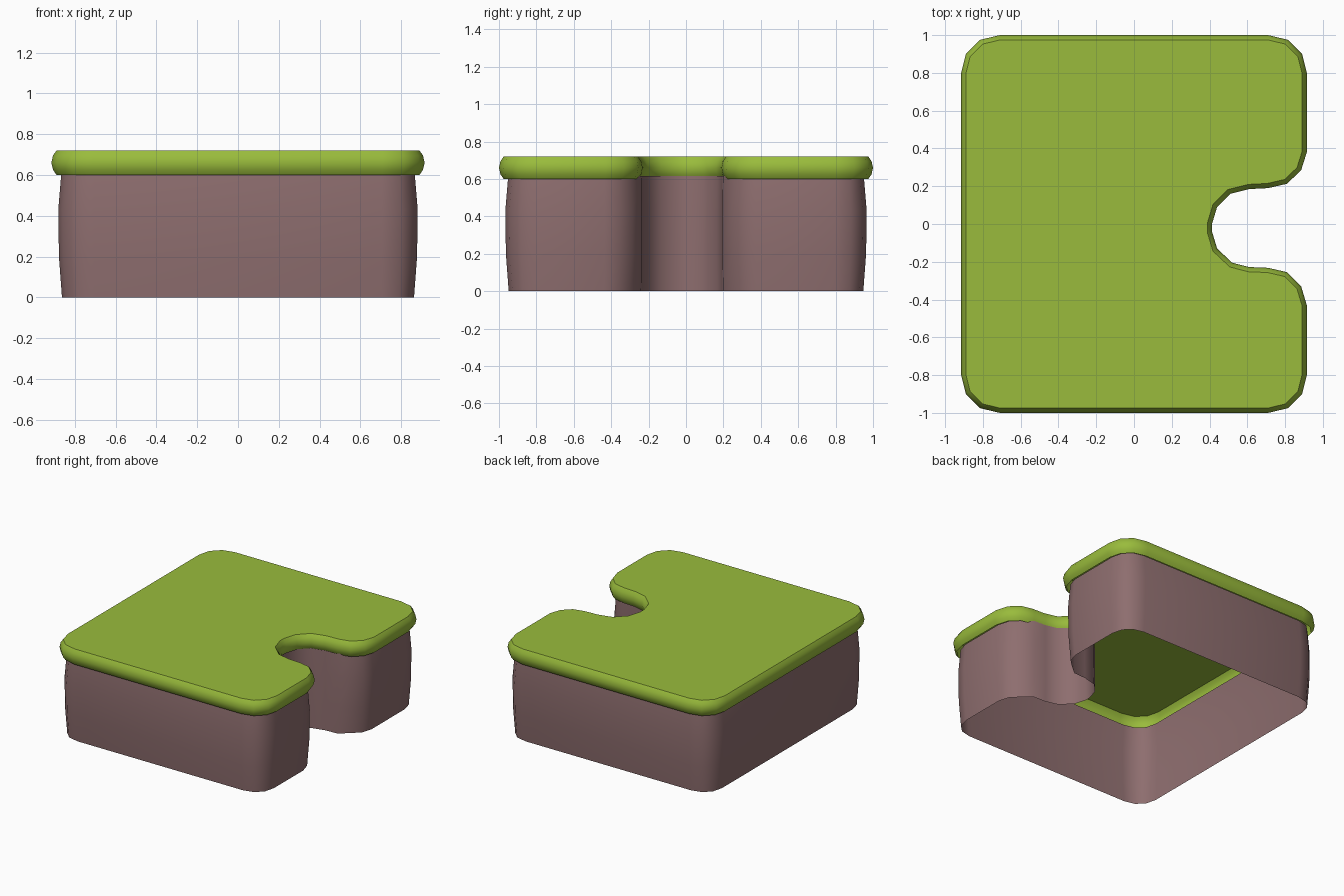
import bpy, bmesh
from mathutils import Vector

if "Cube" in bpy.data.objects:
    bpy.data.objects.remove(bpy.data.objects["Cube"])


def material(name, rgb):
    m = bpy.data.materials.new(name)
    m.diffuse_color = (*rgb, 1)
    m.use_nodes = True
    m.node_tree.nodes["Principled BSDF"].inputs["Base Color"].default_value = m.diffuse_color
    return m


grass = material("grass green", (0.32, 0.50, 0.045))
soil = material("soil brown", (0.27, 0.155, 0.158))

# Plan outline, counter-clockwise: rounded block with a notch on the right
corner = [(0.915, 0.80), (0.89, 0.90), (0.815, 0.975), (0.71, 1.0)]
notch = [(0.915, -0.43), (0.885, -0.33), (0.81, -0.255), (0.71, -0.232),
         (0.61, -0.228), (0.52, -0.205), (0.44, -0.13), (0.413, -0.04),
         (0.413, 0.0), (0.44, 0.09), (0.51, 0.16), (0.61, 0.185),
         (0.71, 0.19), (0.81, 0.213), (0.885, 0.285), (0.915, 0.38)]
outline = ([(x, -y) for x, y in corner[::-1]] + notch + corner
           + [(-x, y) for x, y in corner[::-1]] + [(-x, -y) for x, y in corner])


def offset(distance, notch_factor):
    """Move the outline inward; the notch can follow by a smaller factor."""
    result, n = [], len(outline)
    for i, p in enumerate(outline):
        p = Vector(p)
        a = (p - Vector(outline[i - 1])).normalized()
        b = (Vector(outline[(i + 1) % n]) - p).normalized()
        na, nb = Vector((a.y, -a.x)), Vector((b.y, -b.x))
        normal = (na + nb) / (1 + na.dot(nb))
        in_notch = 0.3 < p.x < 0.75 and abs(p.y) < 0.3
        result.append(p - normal * distance * (notch_factor if in_notch else 1))
    return result


def skirt(name, profile, mat, notch_factor=1, closed_top=False):
    """Stack outline rings following (height, inset) pairs."""
    bm = bmesh.new()
    rings = [[bm.verts.new((p.x, p.y, z)) for p in offset(d, notch_factor)]
             for z, d in profile]
    n = len(outline)
    for low, high in zip(rings, rings[1:]):
        for i in range(n):
            j = (i + 1) % n
            bm.faces.new((low[i], low[j], high[j], high[i]))
    if closed_top:
        top = bm.faces.new(rings[-1])
        bmesh.ops.triangulate(bm, faces=[top])
    mesh = bpy.data.meshes.new(name)
    bm.to_mesh(mesh)
    bm.free()
    mesh.materials.append(mat)
    obj = bpy.data.objects.new(name, mesh)
    bpy.context.collection.objects.link(obj)
    bpy.ops.object.select_all(action='DESELECT')
    bpy.context.view_layer.objects.active = obj
    obj.select_set(True)
    bpy.ops.object.shade_smooth_by_angle(angle=0.7)
    return obj


# Bulging soil wall, open underneath
skirt("soil_wall", [(0, 0.052), (0.2, 0.037), (0.43, 0.034), (0.6, 0.048), (0.615, 0.05)],
      soil, notch_factor=0.15)

# Grass cap with a rounded lip
skirt("grass_cap", [(0.6, 0.025), (0.625, 0.008), (0.66, 0), (0.695, 0.008), (0.72, 0.025)],
      grass, closed_top=True)
